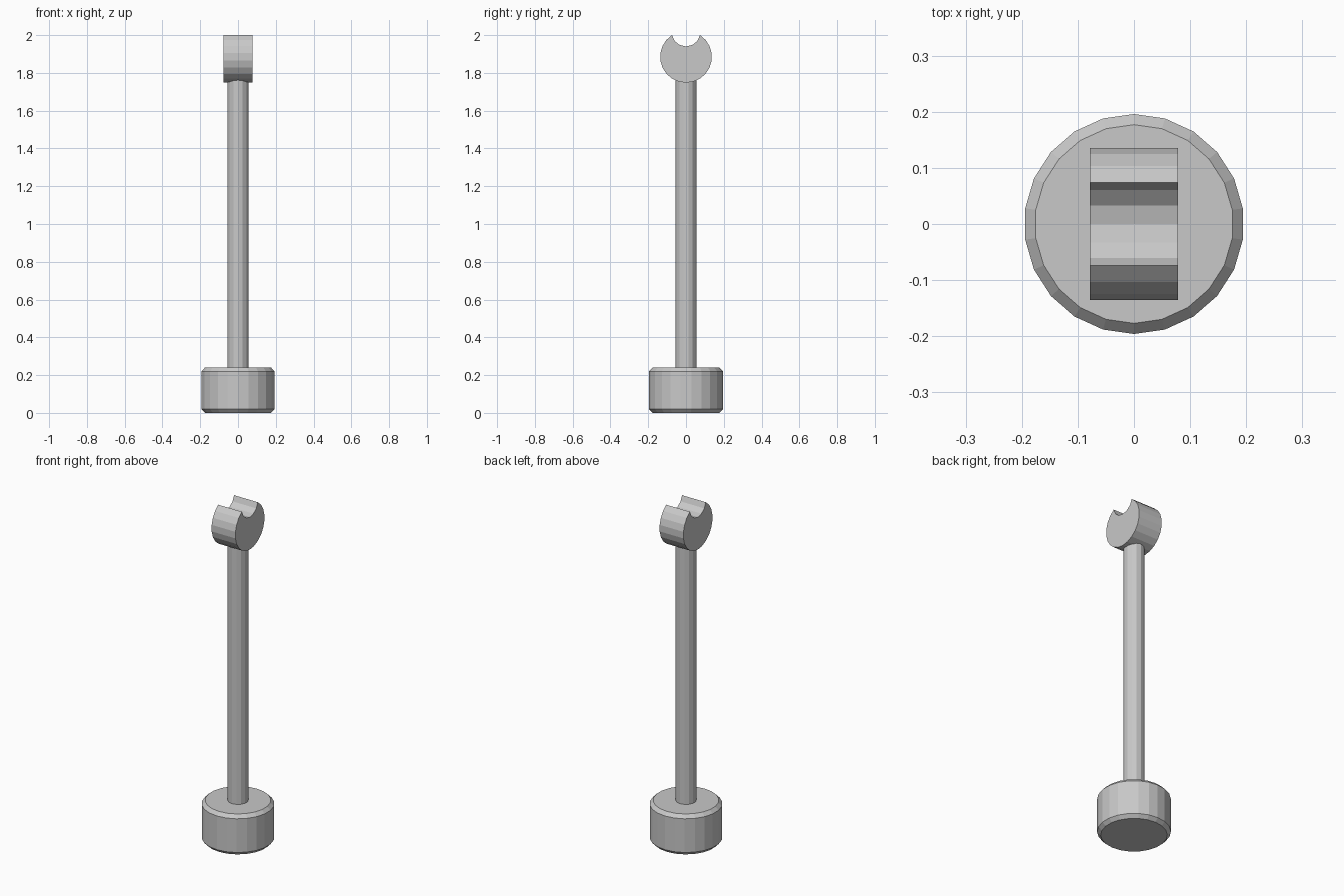
import bpy
import bmesh
from math import sin, cos, pi

cube = bpy.data.objects.get("Cube")
if cube:
    bpy.data.objects.remove(cube, do_unlink=True)

grey = bpy.data.materials.new("light_grey")
grey.use_nodes = True
colour = (0.58, 0.58, 0.58, 1)
grey.diffuse_color = colour
grey.node_tree.nodes["Principled BSDF"].inputs["Base Color"].default_value = colour


def loft(name, rings):
    """Build a closed solid through rings of matching points."""
    bm = bmesh.new()
    loops = [[bm.verts.new(p) for p in ring] for ring in rings]
    n = len(loops[0])
    for a, b in zip(loops, loops[1:]):
        for i in range(n):
            j = (i + 1) % n
            bm.faces.new((a[i], a[j], b[j], b[i]))
    bm.faces.new(loops[0])
    bm.faces.new(loops[-1])
    bmesh.ops.recalc_face_normals(bm, faces=bm.faces)
    mesh = bpy.data.meshes.new(name)
    bm.to_mesh(mesh)
    bm.free()
    mesh.materials.append(grey)
    obj = bpy.data.objects.new(name, mesh)
    bpy.context.collection.objects.link(obj)
    return obj


def circle(radius, z, sides):
    return [(radius * sin(2 * pi * i / sides), radius * cos(2 * pi * i / sides), z)
            for i in range(sides)]


# Weighted base with chamfered rims
base_profile = [(0.177, 0), (0.196, 0.02), (0.196, 0.22), (0.177, 0.24)]
loft("base", [circle(r, z, 22) for r, z in base_profile])

# Slender post, set into the base and the head
loft("post", [circle(0.056, z, 14) for z in (0.2, 1.77)])

# Cradle head: a sideways cylinder with a round notch in its top
outer = [(0.137 * sin(2 * pi * k / 22), 1.885 - 0.137 * cos(2 * pi * k / 22))
         for k in range(-9, 10)]
notch = [(0.077 * sin(2 * pi * k / 14), 2.017 - 0.077 * cos(2 * pi * k / 14))
         for k in range(2, -3, -1)]
loft("cradle_head", [[(x, y, z) for y, z in outer + notch] for x in (-0.078, 0.078)])
